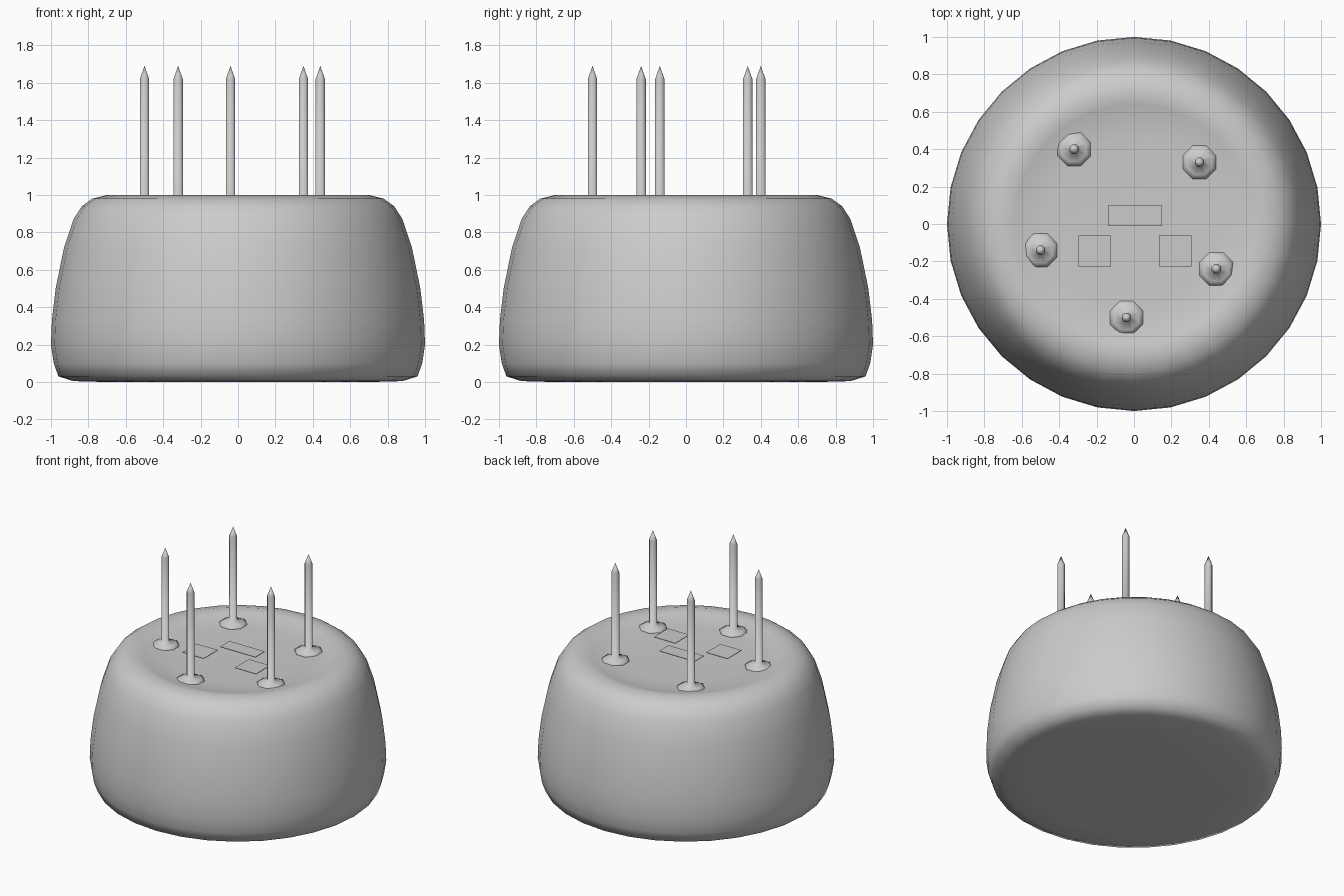
import bpy
import bmesh
import math

if "Cube" in bpy.data.objects:
    bpy.data.objects.remove(bpy.data.objects["Cube"], do_unlink=True)

grey = bpy.data.materials.new("plain grey")
grey.use_nodes = True
colour = (0.6, 0.6, 0.6, 1)
grey.diffuse_color = colour
grey.node_tree.nodes["Principled BSDF"].inputs["Base Color"].default_value = colour


def finish(bm, name, location=(0, 0, 0), smooth=True):
    bmesh.ops.recalc_face_normals(bm, faces=bm.faces)
    for face in bm.faces:
        face.smooth = smooth
    mesh = bpy.data.meshes.new(name)
    bm.to_mesh(mesh)
    bm.free()
    mesh.materials.append(grey)
    obj = bpy.data.objects.new(name, mesh)
    obj.location = location
    bpy.context.collection.objects.link(obj)


def lathe(name, profile, sides, turn=0, location=(0, 0, 0)):
    """Revolve (radius, height) points; zero radius closes an end."""
    bm = bmesh.new()
    rings = []
    for r, z in profile:
        if r == 0:
            rings.append([bm.verts.new((0, 0, z))] * sides)
            continue
        angles = [turn + math.tau * i / sides for i in range(sides)]
        rings.append([bm.verts.new((r * math.cos(a), r * math.sin(a), z)) for a in angles])
    for low, high in zip(rings, rings[1:]):
        for i in range(sides):
            j = (i + 1) % sides
            bm.faces.new(list(dict.fromkeys((low[i], low[j], high[j], high[i]))))
    finish(bm, name, location)


# Rounded body with a shallow dish in the top
lathe("body", [
    (0, 0), (0.7, 0), (0.88, 0.005), (0.96, 0.03), (0.985, 0.1), (1, 0.2),
    (0.995, 0.33), (0.975, 0.5), (0.93, 0.72), (0.88, 0.87), (0.835, 0.94),
    (0.78, 0.98), (0.7, 1), (0.64, 0.988), (0.57, 0.972), (0.45, 0.965), (0, 0.965),
], 32)

# Five pointed pins, each with a flared octagonal foot
pin = [(0, 0.955), (0.096, 0.955), (0.096, 0.972), (0.07, 0.985),
       (0.027, 0.998), (0.027, 1.62), (0, 1.69)]
spots = [(-0.32, 0.4), (0.35, 0.33), (0.44, -0.24), (-0.04, -0.5), (-0.5, -0.14)]
for number, (x, y) in enumerate(spots, 1):
    lathe(f"pin_{number}", pin, 8, math.pi / 8, (x, y, 0))


# Thin flat plates between the pins
def plate(name, x, y, width, depth):
    bm = bmesh.new()
    bmesh.ops.create_cube(bm, size=1)
    bmesh.ops.scale(bm, verts=bm.verts, vec=(width, depth, 0.004))
    finish(bm, name, (x, y, 0.998), smooth=False)


plate("centre_plate", 0.005, 0.045, 0.29, 0.11)
for side, x in (("right", -0.21), ("left", 0.22)):
    plate(f"{side}_plate", x, -0.145, 0.175, 0.165)
